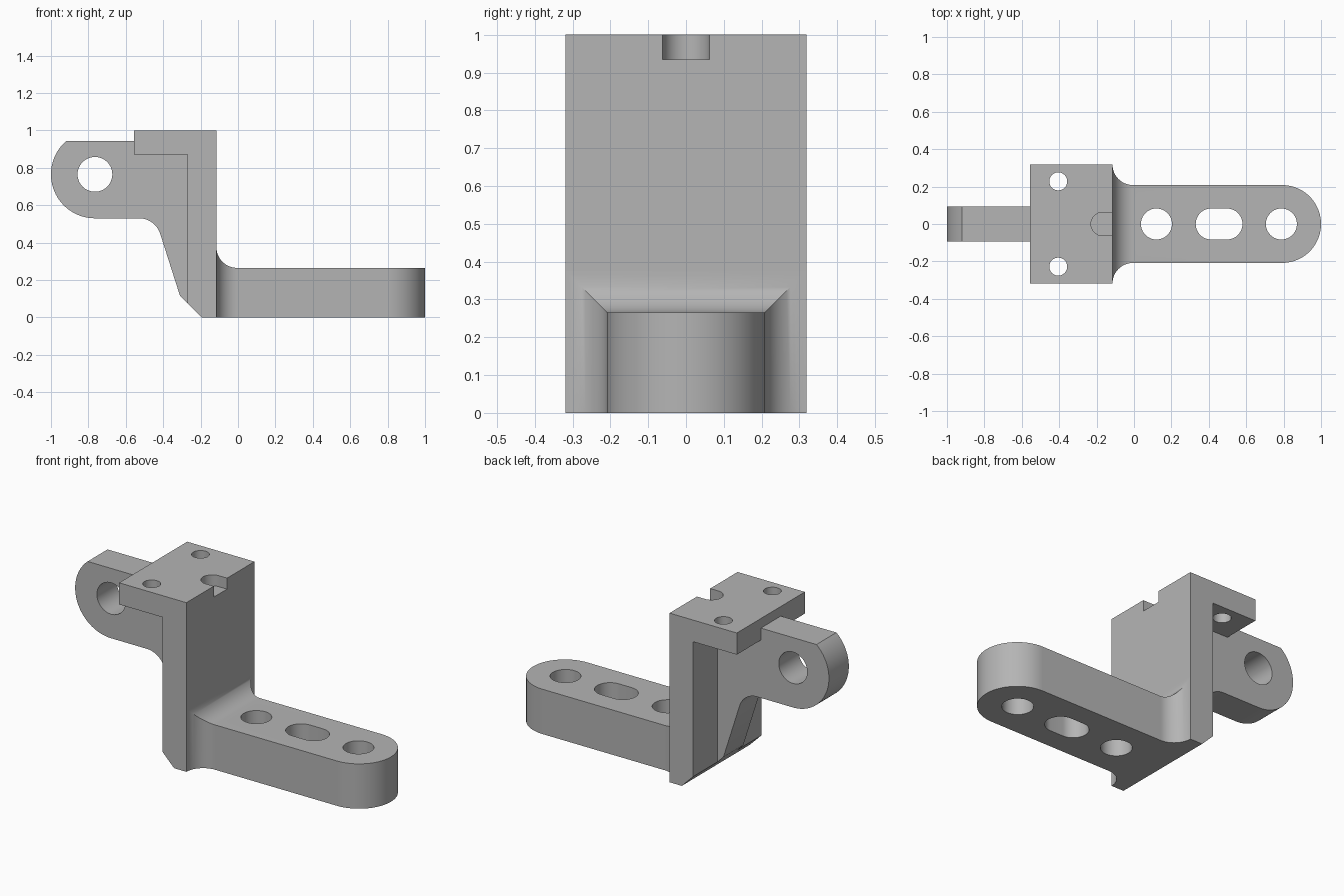
import bpy
import bmesh
from math import sin, cos, asin, pi, radians, sqrt

cube = bpy.data.objects.get("Cube")
if cube:
    bpy.data.objects.remove(cube, do_unlink=True)

GREY = (0.46, 0.46, 0.46, 1)
metal = bpy.data.materials.new("plain grey metal")
metal.use_nodes = True
metal.diffuse_color = GREY
metal.node_tree.nodes["Principled BSDF"].inputs["Base Color"].default_value = GREY


def arc(cx, cy, r, start, end, steps=24):
    """Points along an arc, angles in degrees."""
    angles = [radians(start + (end - start) * i / steps) for i in range(steps + 1)]
    return [(cx + r * cos(a), cy + r * sin(a)) for a in angles]


def circle(cx, cy, r):
    return arc(cx, cy, r, 0, 360, 48)[:-1]


def slot(x0, x1, r):
    """Round-ended outline along x between two end centres."""
    return arc(x1, 0, r, -90, 90) + arc(x0, 0, r, 90, 270)


def finish(name, bm):
    bmesh.ops.recalc_face_normals(bm, faces=bm.faces)
    mesh = bpy.data.meshes.new(name)
    bm.to_mesh(mesh)
    bm.free()
    mesh.materials.append(metal)
    ob = bpy.data.objects.new(name, mesh)
    bpy.context.collection.objects.link(ob)
    return ob


def prism(name, outline, axis, lo, hi):
    """Extrude an outline: (x, z) along y, or (x, y) along z."""
    bm = bmesh.new()
    place = (lambda u, v: (u, lo, v)) if axis == "y" else (lambda u, v: (u, v, lo))
    face = bm.faces.new([bm.verts.new(place(u, v)) for u, v in outline])
    new = bmesh.ops.extrude_face_region(bm, geom=[face])["geom"]
    step = (0, hi - lo, 0) if axis == "y" else (0, 0, hi - lo)
    bmesh.ops.translate(bm, vec=step,
                        verts=[g for g in new if isinstance(g, bmesh.types.BMVert)])
    return finish(name, bm)


def boolean(ob, others, operation):
    """Combine the other solids into ob, then remove them."""
    bpy.context.view_layer.objects.active = ob
    for other in others:
        other.hide_render = True
        mod = ob.modifiers.new(operation.lower(), "BOOLEAN")
        mod.operation, mod.solver, mod.object = operation, "EXACT", other
        bpy.ops.object.modifier_apply(modifier=mod.name)
        bpy.data.objects.remove(other, do_unlink=True)


def smooth(ob):
    bpy.ops.object.select_all(action="DESELECT")
    ob.select_set(True)
    bpy.context.view_layer.objects.active = ob
    bpy.ops.object.shade_smooth_by_angle(angle=radians(30))


WALL_X, WALL_Y = -0.115, 0.318
ARM_Y, ARM_Z = 0.208, 0.265
FILLET = WALL_Y - ARM_Y

# Upright wall with the overhanging top plate
wall = prism("wall_and_top_plate",
             [(-0.555, 1), (WALL_X, 1), (WALL_X, 0), (-0.195, 0),
              (-0.27, 0.075), (-0.27, 0.872), (-0.555, 0.872)],
             "y", -WALL_Y, WALL_Y)
boolean(wall,
        [prism("plate_hole", circle(-0.405, y, 0.048), "z", 0.8, 1.1) for y in (-0.228, 0.228)]
        + [prism("edge_notch", slot(-0.168, 0, 0.062), "z", 0.935, 1.1)], "DIFFERENCE")

# Side lug with a flat top, running down into a rib
R = 0.235
flat = 180 - math_angle if (math_angle := asin(0.178 / R) * 180 / pi) else 180
lug = prism("lug_and_rib",
            [(-0.25, 0.943)] + arc(-0.765, 0.765, R, flat, 270, 40)
            + arc(-0.53, 0.41, 0.12, 90, 18)
            + [(-0.31, 0.115), (-0.27, 0.075), (-0.25, 0.2)],
            "y", -0.093, 0.093)
boolean(lug, [prism("lug_hole", circle(-0.765, 0.765, 0.093), "y", -0.2, 0.2)], "DIFFERENCE")

# Mounting arm with a rounded end
arm = prism("mounting_arm",
            [(WALL_X, -ARM_Y)] + arc(1 - ARM_Y, 0, ARM_Y, -90, 90, 40) + [(WALL_X, ARM_Y)],
            "z", 0, ARM_Z)

# Mitred fillet where the arm meets the wall: rectangles flaring towards the wall
bm = bmesh.new()
rings = []
for i in range(17):
    a = pi / 2 * i / 16
    x = WALL_X + FILLET * (1 - cos(a))
    flare = FILLET * (1 - sin(a))
    w, h = ARM_Y + flare, ARM_Z + flare
    rings.append([bm.verts.new(p) for p in ((x, -w, 0), (x, w, 0), (x, w, h), (x, -w, h))])
for r0, r1 in zip(rings, rings[1:]):
    for k in range(4):
        n = (k + 1) % 4
        bm.faces.new((r0[k], r0[n], r1[n], r1[k]))
bm.faces.new(rings[0])
bm.faces.new(rings[-1])
boolean(arm, [finish("arm_fillet", bm)], "UNION")

# Bolt holes and the slot through the arm
boolean(arm,
        [prism("arm_hole", circle(x, 0, 0.083), "z", -0.1, 0.4) for x in (0.12, 0.788)]
        + [prism("arm_slot", slot(0.413, 0.497, 0.083), "z", -0.1, 0.4)], "DIFFERENCE")

for part in (wall, lug, arm):
    smooth(part)
